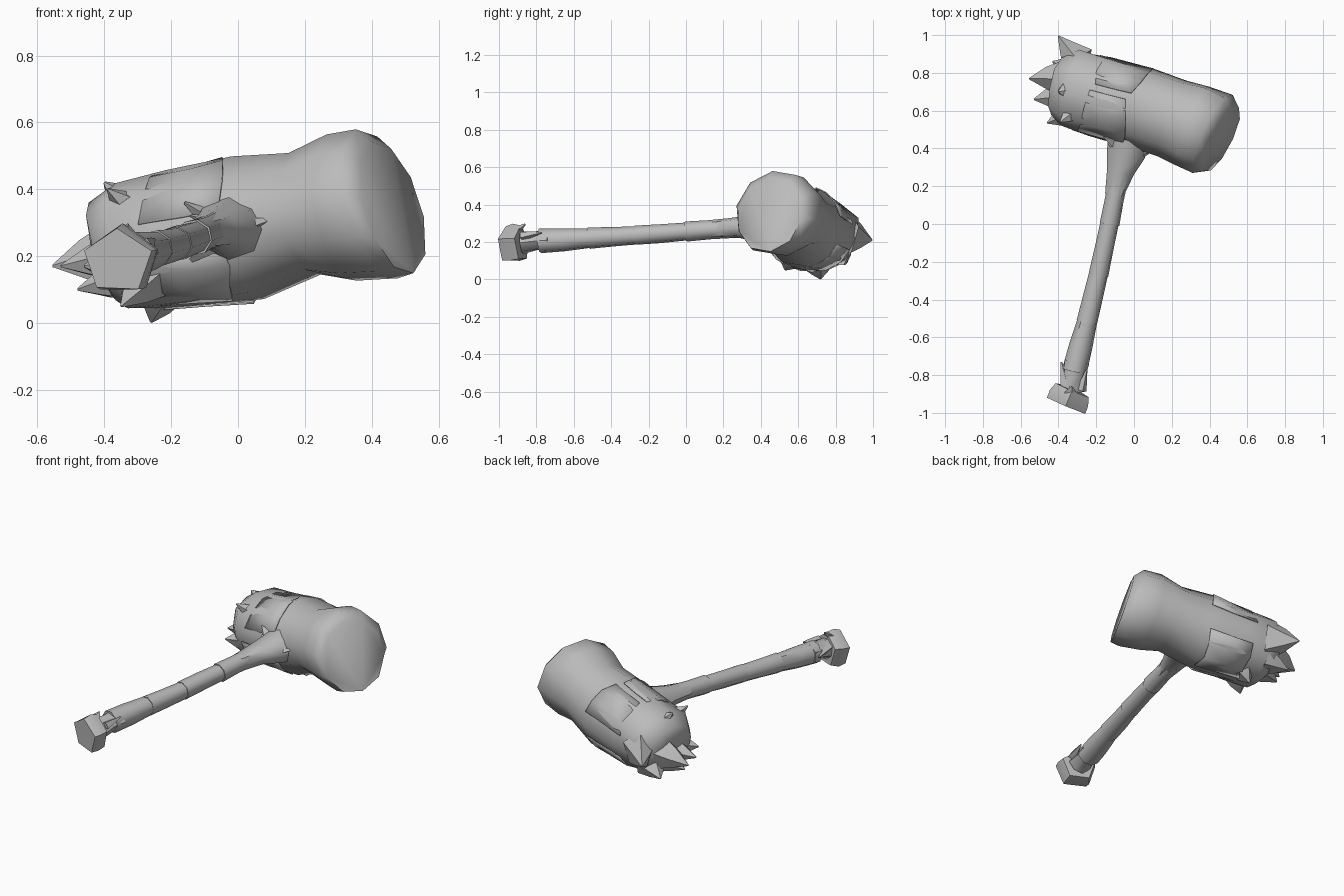
import bpy, bmesh, math, random
from mathutils import Vector

if "Cube" in bpy.data.objects:
    bpy.data.objects.remove(bpy.data.objects["Cube"])

random.seed(4)
wood = bpy.data.materials.new("grey_wood")
wood.diffuse_color = (0.5, 0.5, 0.5, 1)
wood.use_nodes = True
wood.node_tree.nodes["Principled BSDF"].inputs["Base Color"].default_value = wood.diffuse_color


def finish(name, bm, angle=50):
    bmesh.ops.recalc_face_normals(bm, faces=bm.faces[:])
    me = bpy.data.meshes.new(name)
    bm.to_mesh(me)
    bm.free()
    me.materials.append(wood)
    ob = bpy.data.objects.new(name, me)
    bpy.context.collection.objects.link(ob)
    bpy.ops.object.select_all(action='DESELECT')
    ob.select_set(True)
    bpy.context.view_layer.objects.active = ob
    bpy.ops.object.shade_smooth_by_angle(angle=math.radians(angle))
    return ob


def frames(rings, tilt={}):
    """Turn (x, y, z, half width, half height) rows into centre + cross axes."""
    pts = [Vector(r[:3]) for r in rings]
    out = []
    for i, r in enumerate(rings):
        t = pts[min(i + 1, len(pts) - 1)] - pts[max(i - 1, 0)]
        t = Vector(tilt.get(i, t)).normalized()
        v = Vector((-t.y, t.x, 0)).normalized()
        out.append((pts[i], v * r[3], t.cross(v) * r[4]))
    return out


def loft(name, rings, sides, jitter=0.0, turn=0.0, angle=50, tilt={}, rough=()):
    bm = bmesh.new()
    loops = []
    for i, (c, v, w) in enumerate(frames(rings, tilt)):
        loop = []
        for k in range(sides):
            a = turn + math.tau * k / sides
            j = 0.10 if i in rough else jitter
            s = 1 + random.uniform(-j, j)
            loop.append(bm.verts.new(c + (v * math.cos(a) + w * math.sin(a)) * s))
        loops.append(loop)
    for a, b in zip(loops, loops[1:]):
        for k in range(sides):
            n = (k + 1) % sides
            bm.faces.new((a[k], a[n], b[n], b[k]))
    bm.faces.new(loops[0])
    bm.faces.new(loops[-1])
    return finish(name, bm, angle)


def splinter(name, base, tip, width, thick, sides=4):
    b, t = Vector(base), Vector(tip)
    m = b.lerp(t, 0.5)
    loft(name, [(*b, width, thick), (*m, width * .6, thick * .6),
                (*t, .004, .004)], sides, 0.1, 0.3, 30)


# Log head, from the tilted striking face to the blunt torn end
HEAD = [(.462, .447, .347, .195, .205), (.415, .475, .36, .232, .232),
        (.31, .52, .345, .232, .222), (.20, .56, .325, .218, .186),
        (.03, .62, .282, .22, .222), (-.18, .675, .25, .222, .212),
        (-.33, .72, .23, .215, .20), (-.395, .735, .215, .175, .165),
        (-.42, .74, .20, .08, .08)]
TILT = {0: (-.85, .43, -.26), 1: (-.85, .40, -.22), 8: (-1, .25, -.2)}
loft("log_head", HEAD, 10, 0.025, 0.15, 60, TILT, (6, 7))


# Thin bark plates that follow the head's surface
def head_point(s, a, lift):
    fr = frames(HEAD, TILT)
    i = min(int(s), len(fr) - 2)
    f = s - i
    c, v, w = (fr[i][k].lerp(fr[i + 1][k], f) for k in range(3))
    return c + (v * math.cos(a) + w * math.sin(a)) * (1 + lift)


def bark(name, s0, s1, a0, a1):
    bm = bmesh.new()
    grid = []
    for i in range(3):
        row = []
        for j in range(4):
            s = s0 + (s1 - s0) * i / 2 + random.uniform(-.12, .12)
            a = math.radians(a0 + (a1 - a0) * j / 3)
            row.append(bm.verts.new(head_point(s, a, 0.012 if i == 0 else -0.02)))
        grid.append(row)
    for i in range(2):
        for j in range(3):
            bm.faces.new((grid[i][j], grid[i][j + 1], grid[i + 1][j + 1], grid[i + 1][j]))
    ob = finish(name, bm, 60)
    mod = ob.modifiers.new("thickness", 'SOLIDIFY')
    mod.thickness = 0.006
    mod.offset = 0


for n, (s0, s1, a0, a1) in enumerate([(4.1, 5.3, 15, 95), (4.0, 5.2, 105, 165),
                                      (4.1, 5.4, 205, 275), (4.2, 5.6, 290, 350)]):
    bark(f"bark_plate_{n}", s0, s1, a0, a1)

# Broad splinters around the torn end: base, tip, width, thickness
TORN = [((-.29, .86, .24), (-.40, .995, .21), .09, .12),
        ((-.37, .77, .20), (-.555, .77, .17), .10, .10),
        ((-.36, .68, .19), (-.53, .66, .17), .09, .08),
        ((-.30, .60, .18), (-.46, .535, .17), .09, .10),
        ((-.29, .62, .32), (-.39, .54, .40), .08, .07),
        ((-.30, .72, .33), (-.40, .70, .42), .12, .08),
        ((-.32, .80, .14), (-.43, .86, .09), .10, .08),
        ((-.23, .70, .08), (-.26, .72, .002), .09, .06),
        ((-.34, .70, .13), (-.48, .70, .10), .10, .07),
        ((-.27, .58, .13), (-.35, .53, .05), .10, .08)]
for n, (b, t, w, h) in enumerate(TORN):
    splinter(f"torn_splinter_{n}", b, t, w, h, 5)

# Handle of overlapping sleeves, each a little wider where it starts
PATH = [(-.315, -.78, .205), (-.25, -.52, .22), (-.19, -.27, .236),
        (-.13, 0, .256), (-.08, .25, .275)]
RAD = [.064, .055, .052, .052, .056]
for n in range(4):
    a, b = Vector(PATH[n]), Vector(PATH[n + 1])
    e = a.lerp(b, 1.06)
    loft(f"handle_sleeve_{n}", [(*a, RAD[n] * 1.03, RAD[n] * 1.03),
                                (*a.lerp(b, .5), RAD[n] * .98, RAD[n] * .98),
                                (*e, RAD[n + 1] * .96, RAD[n + 1] * .96)], 8, 0.04, 0.2)

# Root collar where the handle meets the head
loft("root_collar", [(-.105, .15, .268, .05, .05), (-.07, .28, .278, .072, .058),
                     (-.04, .37, .28, .10, .075), (-.02, .48, .28, .12, .10)], 8, 0.06)
for n, (b, t) in enumerate([((-.03, .37, .29), (-.14, .43, .32)),
                            ((-.02, .36, .28), (.10, .39, .31)),
                            ((-.05, .38, .25), (-.15, .47, .18)),
                            ((-.06, .42, .30), (-.16, .46, .36))]):
    splinter(f"root_{n}", b, t, .05, .035)

# Handle neck and faceted pommel
loft("handle_neck", [(-.305, -.73, .21, .068, .06), (-.318, -.80, .205, .056, .052),
                     (-.33, -.88, .195, .065, .06)], 7, 0.06)
loft("pommel", [(-.327, -.878, .19, .10, .10), (-.345, -.92, .187, .118, .108),
                (-.362, -.96, .185, .115, .10)], 5, 0.03, 0.3, 25)
splinter("neck_splinter_left", (-.36, -.86, .22), (-.385, -.73, .21), .03, .025)
splinter("neck_splinter_right", (-.28, -.88, .23), (-.25, -.77, .25), .03, .025)
splinter("neck_splinter_top", (-.34, -.92, .25), (-.33, -.86, .295), .05, .03)
